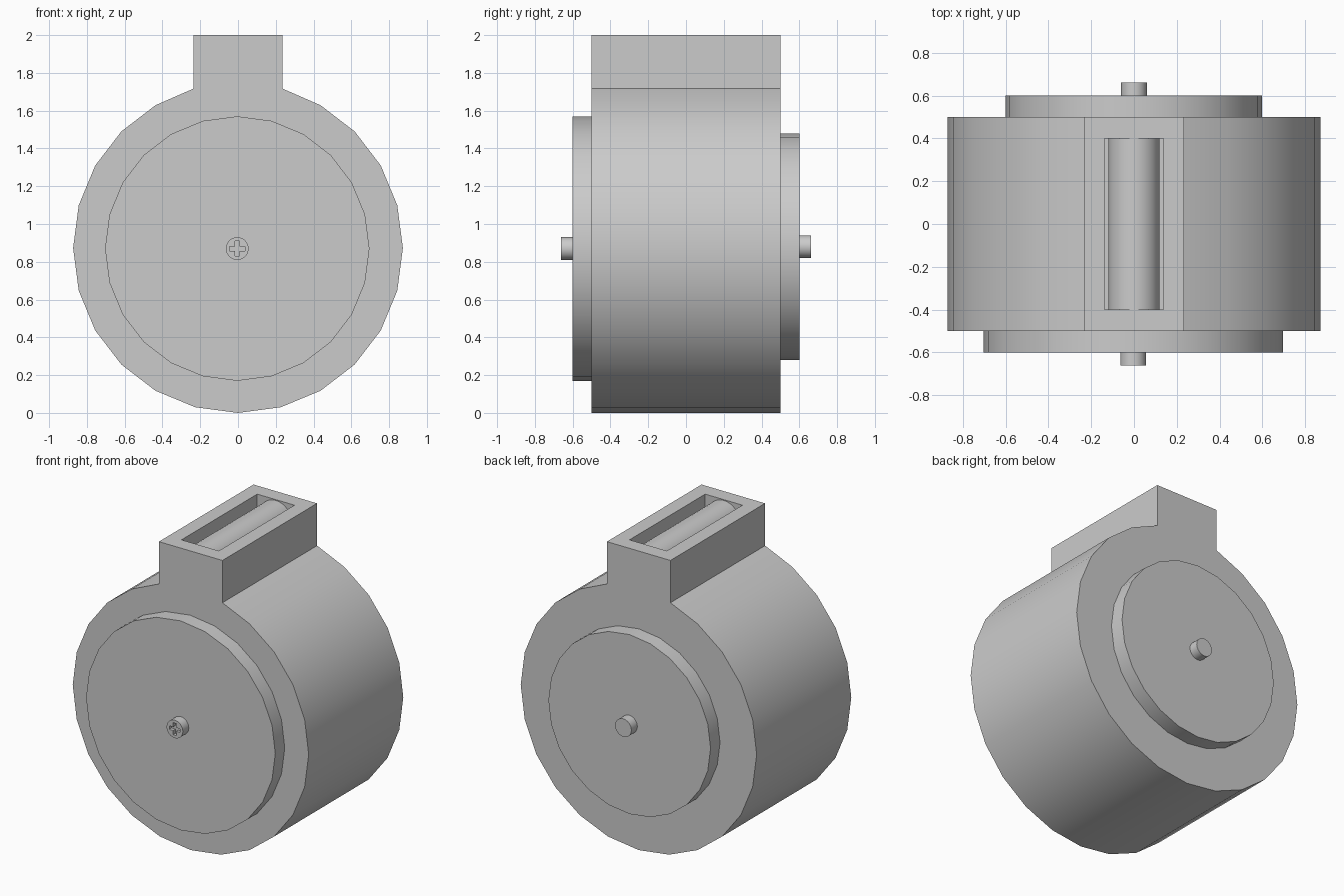
import bpy, bmesh, math
from mathutils import Matrix

cube = bpy.data.objects.get("Cube")
if cube:
    bpy.data.objects.remove(cube, do_unlink=True)

grey = bpy.data.materials.new("plain grey")
grey.use_nodes = True
COLOUR = (0.6, 0.6, 0.6, 1)
grey.diffuse_color = COLOUR
grey.node_tree.nodes["Principled BSDF"].inputs["Base Color"].default_value = COLOUR


def finish(name, bm, smooth=True):
    bmesh.ops.recalc_face_normals(bm, faces=bm.faces)
    mesh = bpy.data.meshes.new(name)
    bm.to_mesh(mesh)
    bm.free()
    mesh.materials.append(grey)
    ob = bpy.data.objects.new(name, mesh)
    bpy.context.collection.objects.link(ob)
    if smooth:
        smooth_shade(ob)
    return ob


def smooth_shade(ob):
    bpy.ops.object.select_all(action='DESELECT')
    ob.select_set(True)
    bpy.context.view_layer.objects.active = ob
    bpy.ops.object.shade_smooth_by_angle(angle=math.radians(30))


def extrude_profile(name, points, y0, y1, smooth=True):
    """Extrude an x-z outline along y."""
    bm = bmesh.new()
    face = bm.faces.new([bm.verts.new((x, y0, z)) for x, z in points])
    ext = bmesh.ops.extrude_face_region(bm, geom=[face])
    moved = [v for v in ext["geom"] if isinstance(v, bmesh.types.BMVert)]
    bmesh.ops.translate(bm, verts=moved, vec=(0, y1 - y0, 0))
    return finish(name, bm, smooth)


def circle(radius, cz, sides=24, skip=0, cx=0):
    """Clockwise outline from the top, leaving out some corners around the top."""
    return [(cx + radius * math.sin(math.tau * i / sides),
             cz + radius * math.cos(math.tau * i / sides))
            for i in range(skip, sides - skip + (1 if skip else 0))]


def box(name, x, y, z0, z1):
    return extrude_profile(name, [(-x, z0), (-x, z1), (x, z1), (x, z0)], -y, y, False)


def cut(ob, cutter):
    mod = ob.modifiers.new("cut", 'BOOLEAN')
    mod.operation = 'DIFFERENCE'
    mod.solver = 'EXACT'
    mod.object = cutter
    bpy.context.view_layer.objects.active = ob
    bpy.ops.object.modifier_apply(modifier=mod.name)
    bpy.data.objects.remove(cutter, do_unlink=True)
    smooth_shade(ob)


# Drum body with the square neck in one outline
neck = 0.235
outline = circle(0.873, 0.873, skip=2)
outline = [(neck, 2), (neck, 1.717)] + outline + [(-neck, 1.717), (-neck, 2)]
body = extrude_profile("drum_body", outline, -0.5, 0.5)
cut(body, box("slot_cutter", 0.138, 0.4, 1.72, 2.1))

# Roller lying in the neck slot
extrude_profile("slot_roller", circle(0.12, 1.875, 32), -0.4, 0.4)

# End discs
extrude_profile("front_disc", circle(0.7, 0.87, cx=-0.004), -0.6, -0.49)
extrude_profile("back_disc", circle(0.6, 0.88, cx=-0.002), 0.49, 0.6)

# Axle pins
extrude_profile("back_pin", circle(0.06, 0.88, 32), 0.59, 0.663)
pin = extrude_profile("front_pin", circle(0.06, 0.87, 32, cx=-0.004), -0.663, -0.59)

# Cross recess in the front pin
a, b = 0.04, 0.012
quarter = [(b, a), (b, b), (a, b)]
cross = []
for k in range(4):
    turn = Matrix.Rotation(-k * math.pi / 2, 2)
    for x, z in quarter:
        cross.append((turn[0][0] * x + turn[0][1] * z - 0.004,
                      turn[1][0] * x + turn[1][1] * z + 0.87))
cut(pin, extrude_profile("cross_cutter", cross, -0.7, -0.64, False))
